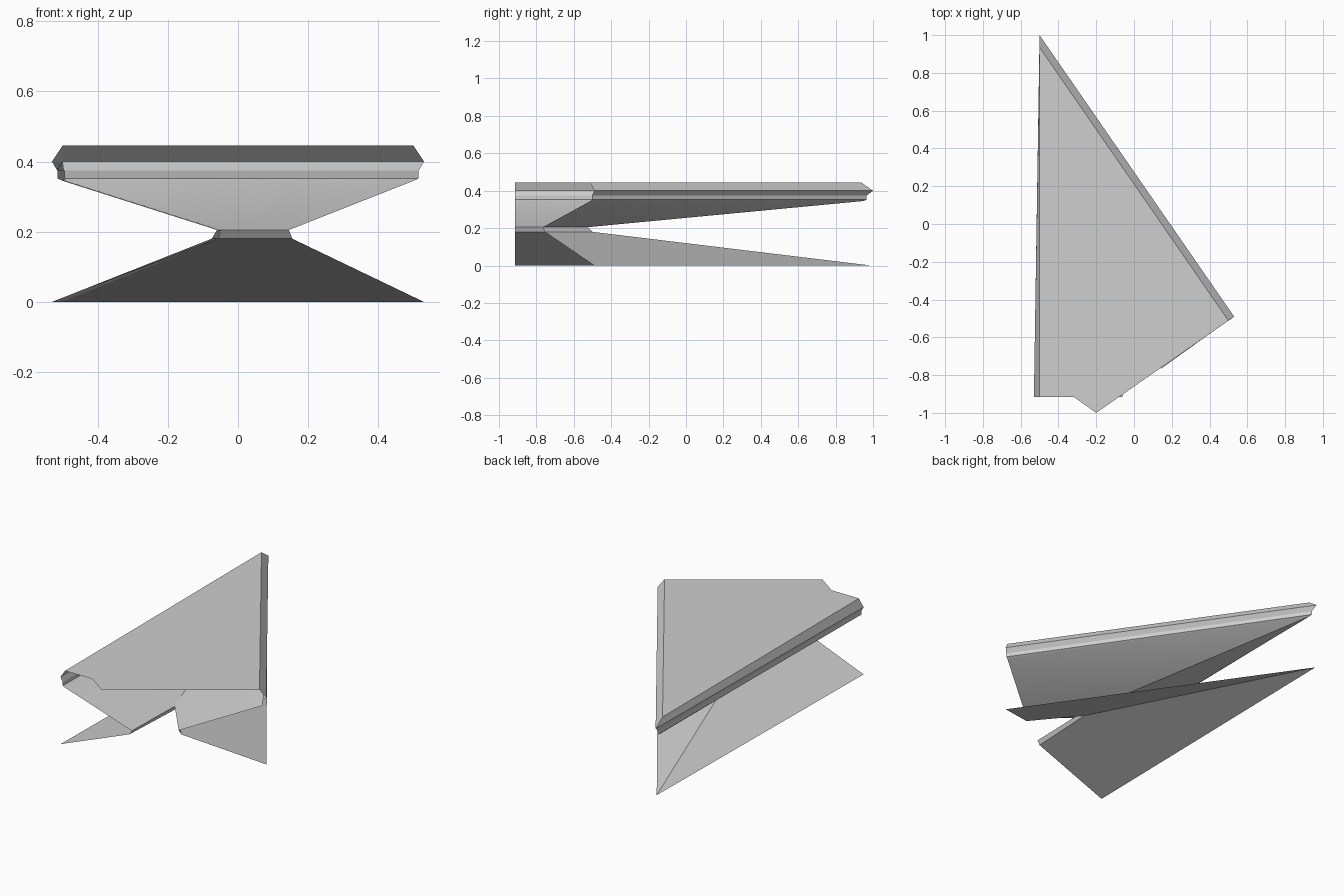
import bpy, bmesh

cube = bpy.data.objects.get("Cube")
if cube:
    bpy.data.objects.remove(cube)

# One plain light grey for everything
grey = bpy.data.materials.new("light_grey")
grey.use_nodes = True
colour = (0.62, 0.62, 0.62, 1)
grey.diffuse_color = colour
grey.node_tree.nodes["Principled BSDF"].inputs["Base Color"].default_value = colour

FRONT = -0.915  # y of the straight front cut


def finish(name, bm):
    mesh = bpy.data.meshes.new(name)
    bm.to_mesh(mesh)
    bm.free()
    mesh.materials.append(grey)
    obj = bpy.data.objects.new(name, mesh)
    bpy.context.collection.objects.link(obj)
    bpy.ops.object.select_all(action="DESELECT")
    obj.select_set(True)
    bpy.context.view_layer.objects.active = obj
    bpy.ops.object.shade_smooth_by_angle(angle=0.5)
    return obj


def folded_sheet(name, levels):
    """Open sheet through V-shaped lines: right front, back tip, left front."""
    bm = bmesh.new()
    rows = []
    for z, x_right, tip, left in levels:
        points = [(x_right, FRONT), tip, left]
        rows.append([bm.verts.new((x, y, z)) for x, y in points])
    for low, high in zip(rows, rows[1:]):
        for i in range(2):
            bm.faces.new((low[i], high[i], high[i + 1], low[i + 1]))
    bmesh.ops.recalc_face_normals(bm, faces=bm.faces[:])
    return finish(name, bm)


# V lines shared by neighbouring sheets, from the ground up
ground = (0.0, -0.53, (-0.5, 0.99), (0.53, -0.49))
fold_low = (0.18, -0.075, (-0.055, -0.5), (0.155, -0.755))
fold_high = (0.205, -0.06, (-0.05, -0.525), (0.145, -0.765))
under_rim = (0.345, -0.5, (-0.49, 0.95), (0.5, -0.51))
rim_round = (0.352, -0.515, (-0.495, 0.965), (0.515, -0.503))
rim_groove = (0.374, -0.515, (-0.495, 0.965), (0.515, -0.503))
rim_edge = (0.4, -0.53, (-0.5, 1.0), (0.53, -0.49))
rim_top = (0.445, -0.5, (-0.5, 0.935), (0.5, -0.512))

folded_sheet("lower_wing", [ground, fold_low])
folded_sheet("centre_fold", [fold_low, fold_high])
folded_sheet("upper_wing", [fold_high, under_rim, rim_round, rim_groove])
folded_sheet("wing_rim", [rim_groove, rim_edge, rim_top])

# Flat top panel with its pointed front overhang
bm = bmesh.new()
z, x_right, tip, left = rim_top
outline = [(x_right, FRONT), (-0.32, FRONT), (-0.2, -1.0), left, tip]
bm.faces.new([bm.verts.new((x, y, z)) for x, y in outline])
finish("top_panel", bm)
